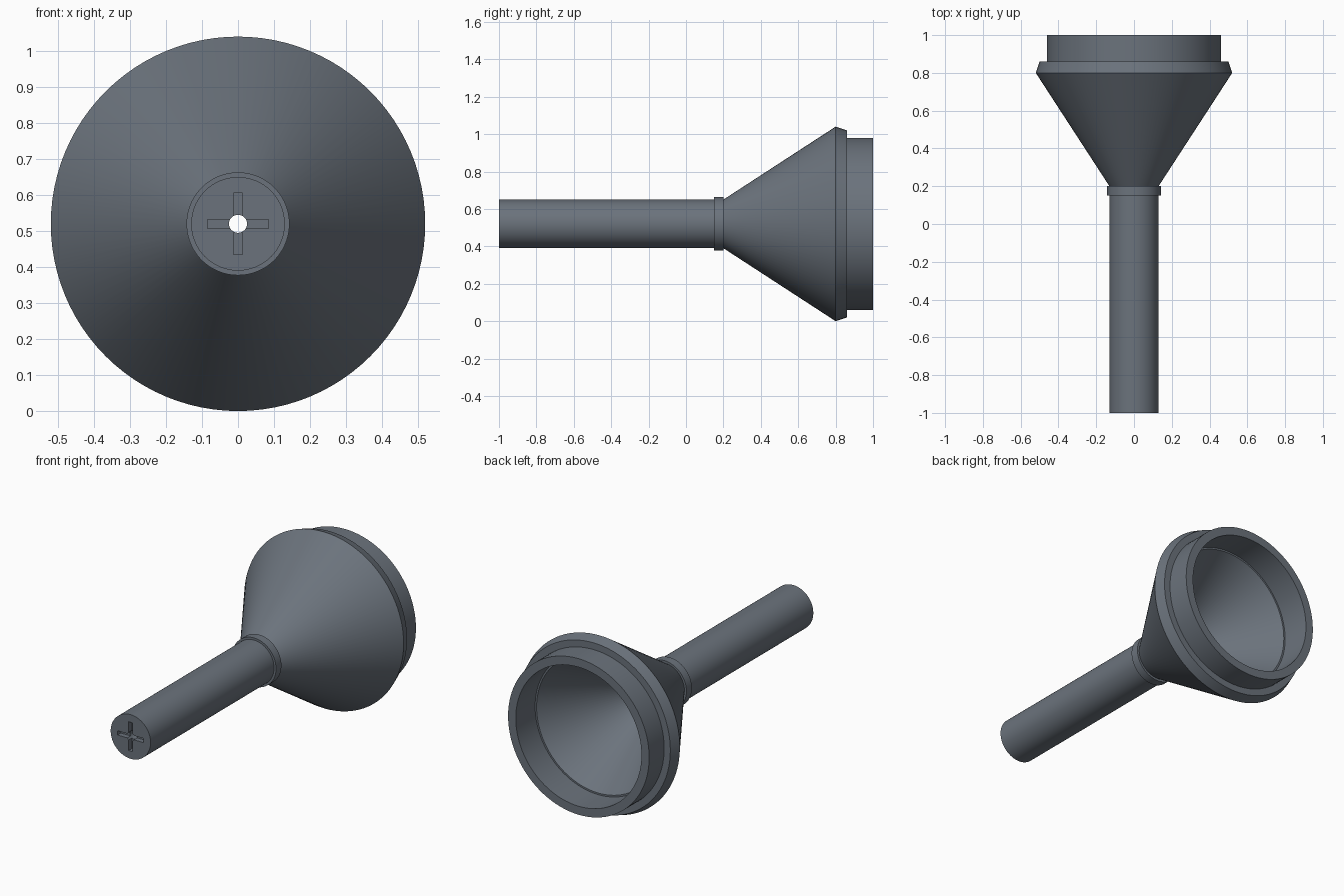
import bpy, bmesh, math
from mathutils import Matrix, Vector

if "Cube" in bpy.data.objects:
    bpy.data.objects.remove(bpy.data.objects["Cube"], do_unlink=True)

AXIS_Z = 0.52
SIDES = 96

grey = bpy.data.materials.new("slate grey")
grey.use_nodes = True
colour = (0.147, 0.171, 0.202, 1)
grey.diffuse_color = colour
grey.node_tree.nodes["Principled BSDF"].inputs["Base Color"].default_value = colour


def make_object(name, bm):
    bmesh.ops.recalc_face_normals(bm, faces=bm.faces)
    mesh = bpy.data.meshes.new(name)
    bm.to_mesh(mesh)
    bm.free()
    mesh.materials.append(grey)
    obj = bpy.data.objects.new(name, mesh)
    bpy.context.collection.objects.link(obj)
    return obj


def lathe(name, profile):
    """Turn a closed (y, radius) outline around the horizontal axis."""
    bm = bmesh.new()
    verts = [bm.verts.new((r, y, AXIS_Z)) for y, r in profile]
    edges = [bm.edges.new((verts[i - 1], verts[i])) for i in range(len(verts))]
    bmesh.ops.spin(bm, geom=verts + edges, cent=(0, 0, AXIS_Z), axis=(0, 1, 0),
                   angle=math.tau, steps=SIDES)
    bmesh.ops.remove_doubles(bm, verts=bm.verts, dist=0.0002)
    return make_object(name, bm)


# Stem, collar, cone, rim and hollow bowl as one turned part
funnel = lathe("funnel_body", [
    (-1, 0.025), (-1, 0.13), (0.15, 0.13), (0.15, 0.143), (0.2, 0.143),
    (0.2, 0.13), (0.8, 0.52), (0.86, 0.50), (0.86, 0.46), (1, 0.46),
    (1, 0.41), (0.82, 0.41), (0.82, 0.40), (0.24, 0.025)])

# Cross-shaped recess in the end of the stem
LONG, HALF, DEPTH = 0.085, 0.0125, 0.03
bm = bmesh.new()
quarter = [(LONG, -HALF), (LONG, HALF), (HALF, HALF)]
outline = []
for turn in range(4):
    spin = Matrix.Rotation(turn * math.pi / 2, 2)
    outline += [spin @ Vector(p) for p in quarter]
face = bm.faces.new([bm.verts.new((p.x, -1.05, AXIS_Z + p.y)) for p in outline])
pushed = bmesh.ops.extrude_face_region(bm, geom=[face])["geom"]
bmesh.ops.translate(bm, vec=(0, 0.05 + DEPTH, 0),
                    verts=[v for v in pushed if isinstance(v, bmesh.types.BMVert)])
cutter = make_object("cross_cutter", bm)
cutter.hide_render = True

slot = funnel.modifiers.new("cross_slot", 'BOOLEAN')
slot.operation = 'DIFFERENCE'
slot.solver = 'EXACT'
slot.object = cutter

# Apply the cut, then shade smooth with crisp edges
bpy.ops.object.select_all(action='DESELECT')
funnel.select_set(True)
bpy.context.view_layer.objects.active = funnel
bpy.ops.object.modifier_apply(modifier=slot.name)
bpy.data.objects.remove(cutter, do_unlink=True)
bpy.ops.object.shade_smooth_by_angle(angle=math.radians(15))
